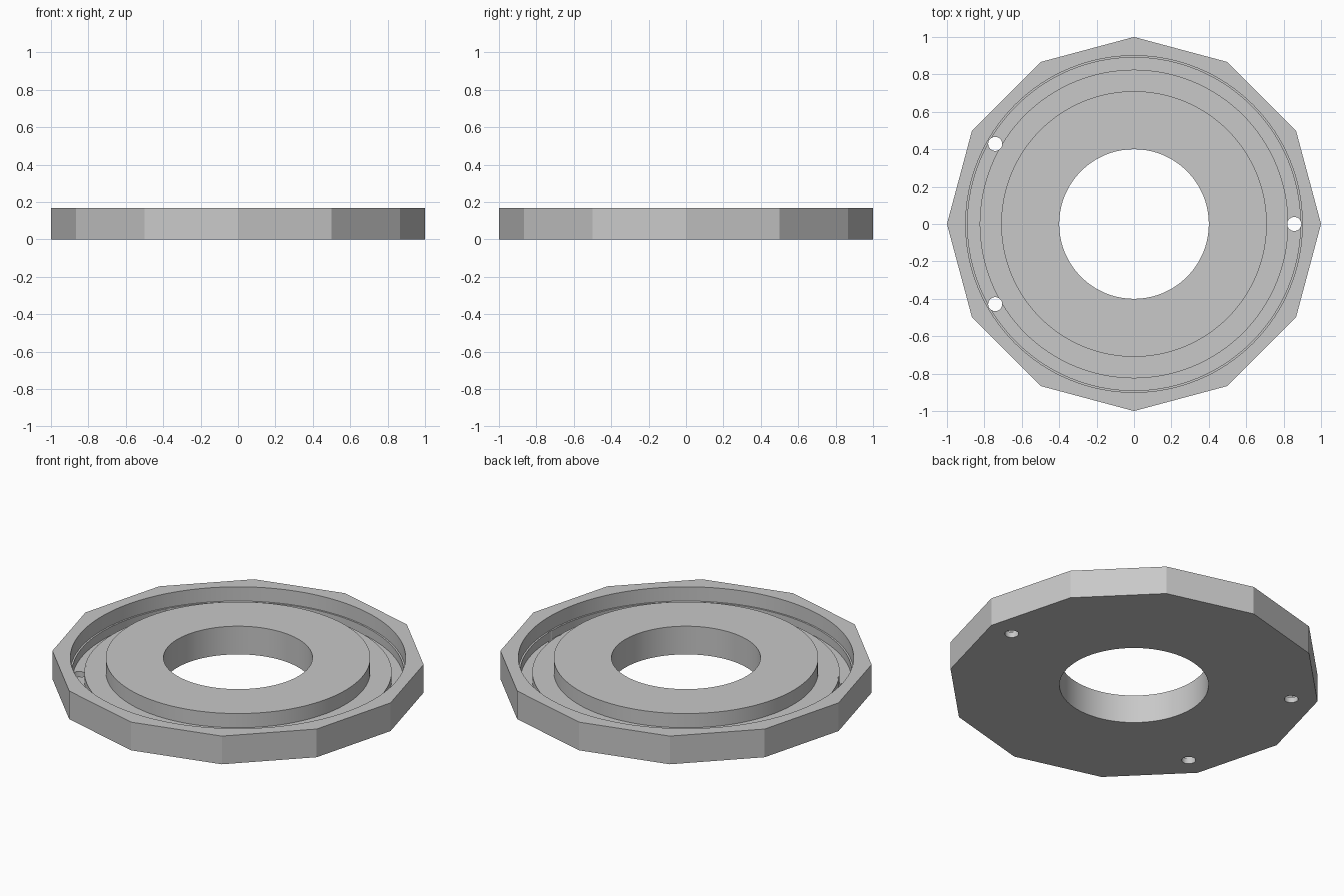
import bpy
import bmesh
from math import radians, cos, sin, pi

cube = bpy.data.objects.get("Cube")
if cube:
    bpy.data.objects.remove(cube, do_unlink=True)

HEIGHT = 0.167
SHELF = 0.083
FLOOR = 0.033
ABOVE = 0.3

grey = bpy.data.materials.new("plain grey")
grey.use_nodes = True
color = (0.58, 0.58, 0.58, 1)
grey.diffuse_color = color
grey.node_tree.nodes["Principled BSDF"].inputs["Base Color"].default_value = color


def finish(bm, name):
    bmesh.ops.recalc_face_normals(bm, faces=bm.faces)
    mesh = bpy.data.meshes.new(name)
    bm.to_mesh(mesh)
    bm.free()
    mesh.materials.append(grey)
    obj = bpy.data.objects.new(name, mesh)
    bpy.context.collection.objects.link(obj)
    return obj


def cylinder(name, radius, z0, z1, sides, x=0, y=0):
    bm = bmesh.new()
    bmesh.ops.create_cone(bm, cap_ends=True, segments=sides, radius1=radius,
                          radius2=radius, depth=z1 - z0)
    bmesh.ops.translate(bm, verts=bm.verts, vec=(x, y, (z0 + z1) / 2))
    return finish(bm, name)


def revolve(name, profile, steps=128):
    """Closed (radius, z) profile turned about the z axis."""
    bm = bmesh.new()
    rings = [[bm.verts.new((r * cos(a), r * sin(a), z)) for r, z in profile]
             for a in (2 * pi * i / steps for i in range(steps))]
    count = len(profile)
    for i, ring in enumerate(rings):
        nxt = rings[(i + 1) % steps]
        for j in range(count):
            k = (j + 1) % count
            bm.faces.new((ring[j], nxt[j], nxt[k], ring[k]))
    return finish(bm, name)


def cut(target, cutter):
    cutter.hide_render = True
    mod = target.modifiers.new("cut", "BOOLEAN")
    mod.operation = "DIFFERENCE"
    mod.solver = "EXACT"
    mod.object = cutter
    bpy.context.view_layer.objects.active = target
    bpy.ops.object.modifier_apply(modifier=mod.name)
    bpy.data.objects.remove(cutter, do_unlink=True)


# Twelve-sided body
body = cylinder("flange_body", 1.0, 0, HEIGHT, 12)

# Central bore
cut(body, cylinder("bore_cutter", 0.4, -ABOVE, ABOVE, 128))

# Stepped channel between the hub and the rim, with a deeper groove
cut(body, revolve("channel_cutter", [
    (0.71, ABOVE), (0.71, SHELF), (0.825, SHELF), (0.825, FLOOR),
    (0.89, FLOOR), (0.89, SHELF), (0.90, SHELF), (0.90, ABOVE)]))

# Three bolt holes, kept below the top of the shelf
for degrees in (0, 150, 210):
    a = radians(degrees)
    cut(body, cylinder("bolt_hole_cutter", 0.0375, -ABOVE, SHELF + 0.02, 32,
                       0.857 * cos(a), 0.857 * sin(a)))

# Smooth round walls, crisp outer facets
bpy.ops.object.select_all(action="DESELECT")
body.select_set(True)
bpy.context.view_layer.objects.active = body
bpy.ops.object.shade_smooth_by_angle(angle=radians(20))
